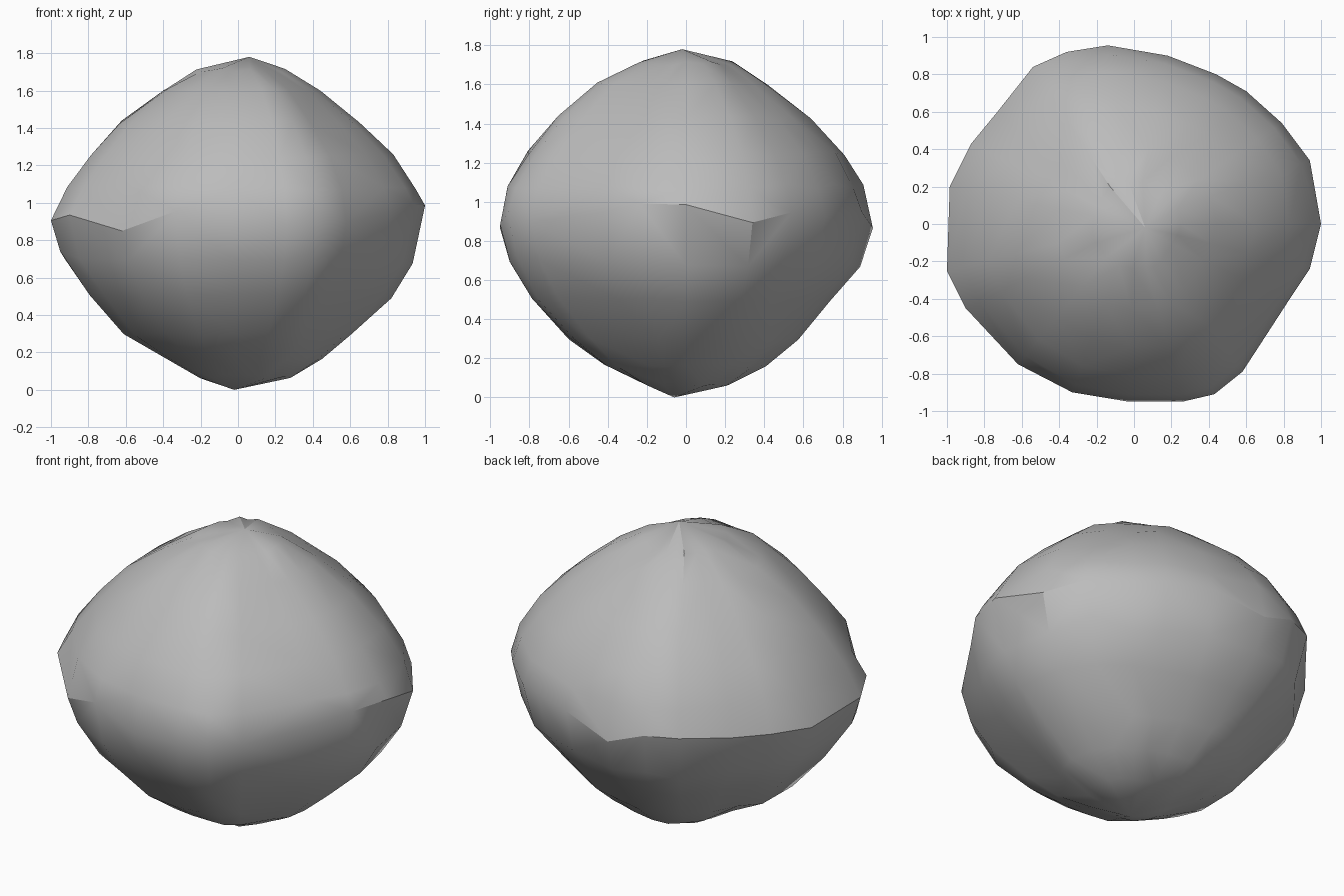
import bpy, bmesh, math, random

random.seed(4)
cube = bpy.data.objects.get("Cube")
if cube:
    bpy.data.objects.remove(cube, do_unlink=True)

# Widest outline of the boulder, counter-clockwise from +x
OUTLINE = [(1, 0), (.94, .34), (.79, .54), (.6, .71), (.44, .8), (.18, .9),
           (-.14, .955), (-.36, .92), (-.54, .84), (-.73, .6), (-.87, .43),
           (-.985, .2), (-1, -.25), (-.9, -.45), (-.62, -.75), (-.33, -.9),
           (-.03, -.95), (.26, -.95), (.43, -.91), (.58, -.79), (.82, -.42),
           (.94, -.24)]

# Ring height, then relative width towards +x, +y, -x, -y
RINGS = [(.07, .28, .25, .20, .24), (.16, .45, .43, .37, .44),
         (.30, .60, .60, .61, .63), (.50, .82, .77, .79, .83),
         (.70, .94, .94, .94, .95), (.92, 1, 1, 1, 1),
         (1.08, .95, .95, .91, .96), (1.25, .83, .85, .78, .85),
         (1.43, .65, .67, .63, .69), (1.60, .44, .44, .40, .48),
         (1.71, .25, .25, .22, .25)]
RIDGE = 5


def width(sides, x, y):
    """Blend the widths of the two sides nearest to this direction."""
    sx = sides[0] if x >= 0 else sides[2]
    sy = sides[1] if y >= 0 else sides[3]
    return (sx * x * x + sy * y * y) / (x * x + y * y)


# Stone body: stacked rings closed by a low point and a crown
bm = bmesh.new()
rings = []
for i, (z, *sides) in enumerate(RINGS):
    ring = []
    for x, y in OUTLINE:
        w = width(sides, x, y)
        dz = random.uniform(-.012, .012)
        if i == RIDGE:
            # The ridge wanders up and down around the stone
            dz = .03 * x + random.uniform(-.06, .05)
        elif i == RIDGE - 1:
            dz = random.uniform(-.04, .04)
            w += .25 * dz
        ring.append(bm.verts.new((x * w, y * w, z + dz)))
    rings.append(ring)

n = len(OUTLINE)
for low, high in zip(rings, rings[1:]):
    for k in range(n):
        j = (k + 1) % n
        a, b, c, d = low[k], low[j], high[j], high[k]
        if random.random() < .5:
            bm.faces.new((a, b, c))
            bm.faces.new((a, c, d))
        else:
            bm.faces.new((a, b, d))
            bm.faces.new((b, c, d))
base = bm.verts.new((-.02, -.06, 0))
crown = bm.verts.new((.06, -.02, 1.78))
for k in range(n):
    j = (k + 1) % n
    bm.faces.new((base, rings[0][j], rings[0][k]))
    bm.faces.new((crown, rings[-1][k], rings[-1][j]))
bmesh.ops.recalc_face_normals(bm, faces=bm.faces[:])

mesh = bpy.data.meshes.new("boulder")
bm.to_mesh(mesh)
bm.free()
boulder = bpy.data.objects.new("boulder", mesh)
bpy.context.collection.objects.link(boulder)

# Plain grey stone
grey = (.5, .5, .5, 1)
stone = bpy.data.materials.new("stone_grey")
stone.use_nodes = True
stone.diffuse_color = grey
stone.node_tree.nodes["Principled BSDF"].inputs["Base Color"].default_value = grey
mesh.materials.append(stone)

# Smooth sides with a crisp ridge
bpy.ops.object.select_all(action='DESELECT')
boulder.select_set(True)
bpy.context.view_layer.objects.active = boulder
bpy.ops.object.shade_smooth_by_angle(angle=math.radians(32))
